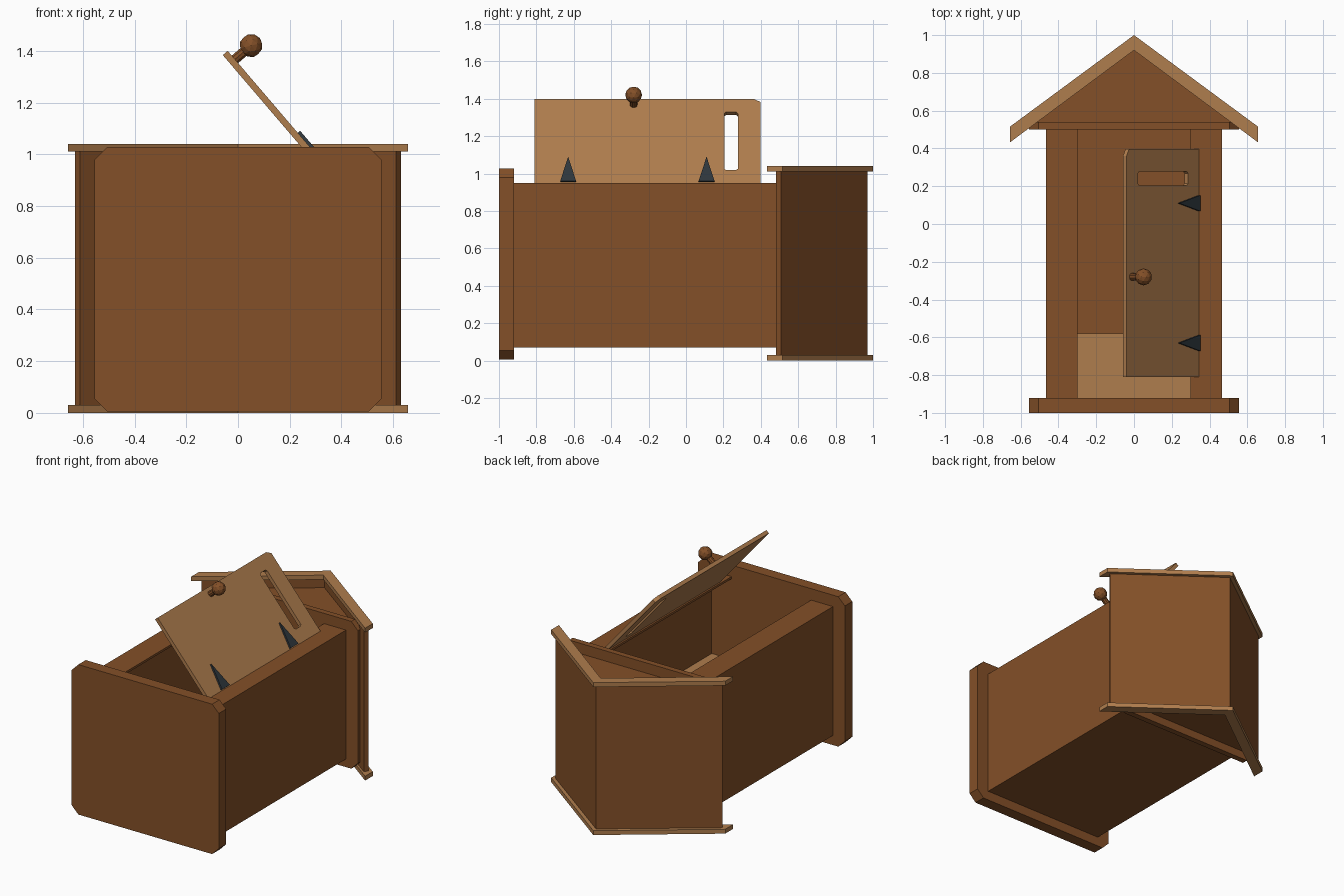
import bpy, bmesh
from mathutils import Matrix, Vector

if "Cube" in bpy.data.objects:
    bpy.data.objects.remove(bpy.data.objects["Cube"])


def material(name, rgb):
    m = bpy.data.materials.new(name)
    m.use_nodes = True
    m.diffuse_color = (*rgb, 1)
    bsdf = next(n for n in m.node_tree.nodes if n.type == 'BSDF_PRINCIPLED')
    bsdf.inputs["Base Color"].default_value = (*rgb, 1)
    return m


BROWN = material("brown wood", (0.23, 0.08, 0.021))
LIGHT = material("light wood", (0.43, 0.205, 0.075))
IRON = material("dark iron", (0.028, 0.037, 0.045))

# Frames that map (outline a, outline b, depth) into the model
ALONG_Z = Matrix.Identity(4)
ALONG_Y = Matrix(((1, 0, 0, 0), (0, 0, 1, 0), (0, 1, 0, 0), (0, 0, 0, 1)))
# Open door: distance from hinge, length, height above outer face
swing = Vector((-0.65, 0, 0.76)).normalized()
DOOR = Matrix(((swing.x, 0, swing.z, 0.345), (0, 1, 0, 0),
               (swing.z, 0, -swing.x, 0.95), (0, 0, 0, 1)))


def finish(name, bm, mat, frame):
    bm.transform(frame)
    bmesh.ops.recalc_face_normals(bm, faces=bm.faces[:])
    mesh = bpy.data.meshes.new(name)
    bm.to_mesh(mesh)
    bm.free()
    mesh.materials.append(mat)
    ob = bpy.data.objects.new(name, mesh)
    bpy.context.collection.objects.link(ob)
    return ob


def prism(name, outline, lo, hi, mat, frame=ALONG_Z, hole=None):
    """Extrude an outline from lo to hi, optionally with a hole through it."""
    bm = bmesh.new()
    loops = [[bm.verts.new((a, b, lo)) for a, b in pts]
             for pts in (outline, hole) if pts]
    if hole:
        edges = [bm.edges.new((vs[i - 1], vs[i])) for vs in loops for i in range(len(vs))]
        bmesh.ops.triangle_fill(bm, edges=edges, use_beauty=True)
    else:
        bm.faces.new(loops[0])
    ext = bmesh.ops.extrude_face_region(bm, geom=bm.faces[:])
    top = [g for g in ext["geom"] if isinstance(g, bmesh.types.BMVert)]
    bmesh.ops.translate(bm, verts=top, vec=(0, 0, hi - lo))
    return finish(name, bm, mat, frame)


def rect(a0, a1, b0, b1, c=0):
    """Rectangle outline with optional chamfered corners."""
    if not c:
        return [(a0, b0), (a1, b0), (a1, b1), (a0, b1)]
    return [(a0 + c, b0), (a1 - c, b0), (a1, b0 + c), (a1, b1 - c),
            (a1 - c, b1), (a0 + c, b1), (a0, b1 - c), (a0, b0 + c)]


def mirrored(half):
    """Close a right-hand half outline with its mirror image."""
    return half + [(-a, b) for a, b in reversed(half) if a]


# Foundation slab and eave plate
prism("base_slab", rect(-0.555, 0.555, 0.005, 1.028, 0.05), -1, -0.92, BROWN, ALONG_Y)
prism("eave_plate", rect(-0.555, 0.555, 0.015, 1.02, 0.05), 0.5, 0.54, BROWN, ALONG_Y)

# Hollow cabin, open along the doorway
cabin = [(0.465, 0.07), (0.465, 0.95), (0.3, 0.95), (0.3, 0.935),
         (0.45, 0.935), (0.45, 0.085)]
prism("cabin_walls", mirrored(cabin), -0.92, 0.5, BROWN, ALONG_Y)

# Bench inside
prism("bench_box", rect(-0.45, 0.45, 0.085, 0.385), -0.92, -0.6, LIGHT, ALONG_Y)
prism("bench_seat", rect(-0.45, 0.45, 0.085, 0.39), -0.6, -0.58, LIGHT, ALONG_Y)

# Gable and roof
prism("gable", [(-0.55, 0.53), (0.55, 0.53), (0, 0.935)], 0.07, 0.95, BROWN)
roof = [(0, 0.97), (0.63, 0.507), (0.612, 0.482), (0, 0.932)]
prism("roof_panels", roof + [(-a, b) for a, b in roof[2:0:-1]], 0.02, 1.02, BROWN)
trim = [(0, 1), (0.657, 0.515), (0.657, 0.432), (0, 0.92)]
for name, lo in (("roof_trim_back", 0), ("roof_trim_front", 1.01)):
    prism(name, trim + [(-a, b) for a, b in trim[2:0:-1]], lo, lo + 0.03, LIGHT)

# Door with a slot window and one clipped corner
panel = [(0, -0.81), (0.592, -0.81), (0.592, 0.36), (0.57, 0.397), (0, 0.397)]
prism("door", panel, -0.025, 0, LIGHT, DOOR, rect(0.09, 0.5, 0.205, 0.277, 0.01))

# Hinges
for name, y in (("lower_hinge", -0.63), ("upper_hinge", 0.11)):
    prism(name, [(0.005, y - 0.042), (0.175, y), (0.005, y + 0.042)], -0.001, 0.012, IRON, DOOR)

# Knob and stem
bm = bmesh.new()
bmesh.ops.create_icosphere(bm, subdivisions=2, radius=0.045,
                           matrix=Matrix.Translation((0.549, -0.28, 0.082)))
finish("door_knob", bm, BROWN, DOOR)
bm = bmesh.new()
bmesh.ops.create_cone(bm, cap_ends=True, segments=10, radius1=0.02, radius2=0.02, depth=0.06,
                      matrix=Matrix.Translation((0.549, -0.28, 0.029)))
finish("knob_stem", bm, BROWN, DOOR)
